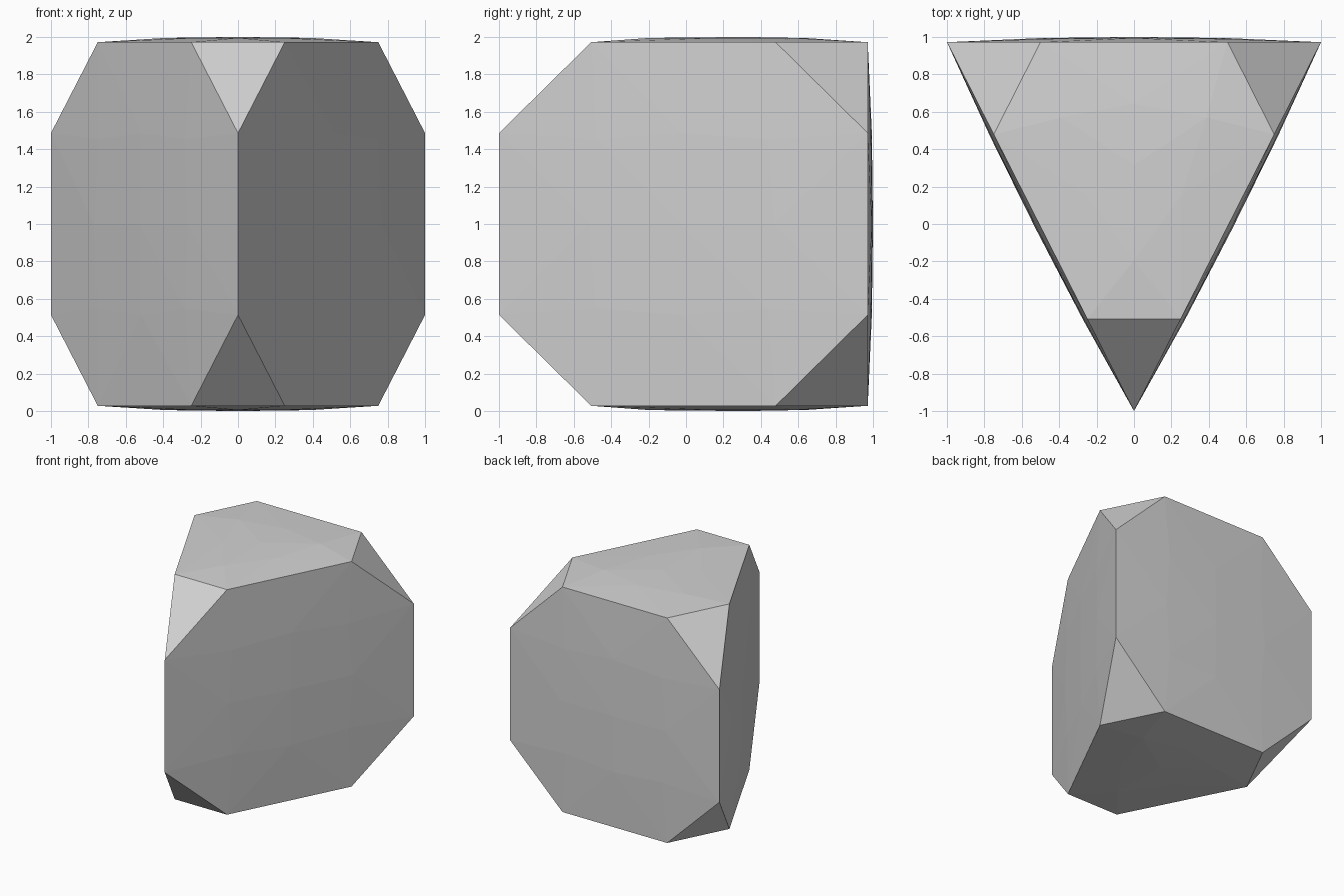
import bpy
import bmesh
from mathutils import Vector

cube = bpy.data.objects.get("Cube")
if cube:
    bpy.data.objects.remove(cube, do_unlink=True)

# Single plain grey material
grey = bpy.data.materials.new("light grey")
grey.use_nodes = True
colour = (0.65, 0.65, 0.65, 1)
grey.diffuse_color = colour
grey.node_tree.nodes["Principled BSDF"].inputs["Base Color"].default_value = colour

# Triangular prism
LOW, HIGH = 0.028, 1.972
corners = [Vector((0, -1, 0)), Vector((1, 0.972, 0)), Vector((-1, 0.972, 0))]
up = Vector((0, 0, 1))
bottom = [c + up * LOW for c in corners]
top = [c + up * HIGH for c in corners]
sides = [[bottom[i], bottom[i - 2], top[i - 2], top[i]] for i in range(3)]
faces = [bottom[::-1], top] + sides

bm = bmesh.new()


def dome(face):
    """Cut the corners a quarter along each edge and raise a shallow dome."""
    n = len(face)
    normal = (face[1] - face[0]).cross(face[2] - face[1]).normalized()
    centre = sum(face, Vector()) / n
    points = [(centre, 0.028)]
    for i, corner in enumerate(face):
        after, before = face[(i + 1) % n], face[i - 1]
        cut_a, cut_b = corner.lerp(after, 0.25), corner.lerp(before, 0.25)
        points += [(cut_a, 0), (cut_b, 0)]
        # Raised points towards the long edge and the cut corner
        edge_mid, cut_mid = (corner + after) / 2, (cut_a + cut_b) / 2
        points.append((centre.lerp(edge_mid, 0.5), 0.022))
        points.append((centre.lerp(cut_mid, 0.62), 0.023 if n == 3 else 0.018))
    for point, height in points:
        bm.verts.new(point + normal * height)


for face in faces:
    dome(face)

# Wrap the points into one closed faceted solid
bmesh.ops.remove_doubles(bm, verts=bm.verts[:], dist=0.001)
hull = bmesh.ops.convex_hull(bm, input=bm.verts[:])
spare = [v for v in bm.verts if not v.link_faces]
bmesh.ops.delete(bm, geom=spare, context="VERTS")
bmesh.ops.recalc_face_normals(bm, faces=bm.faces[:])

mesh = bpy.data.meshes.new("truncated_prism")
bm.to_mesh(mesh)
bm.free()
mesh.materials.append(grey)
solid = bpy.data.objects.new("truncated_prism", mesh)
bpy.context.collection.objects.link(solid)
